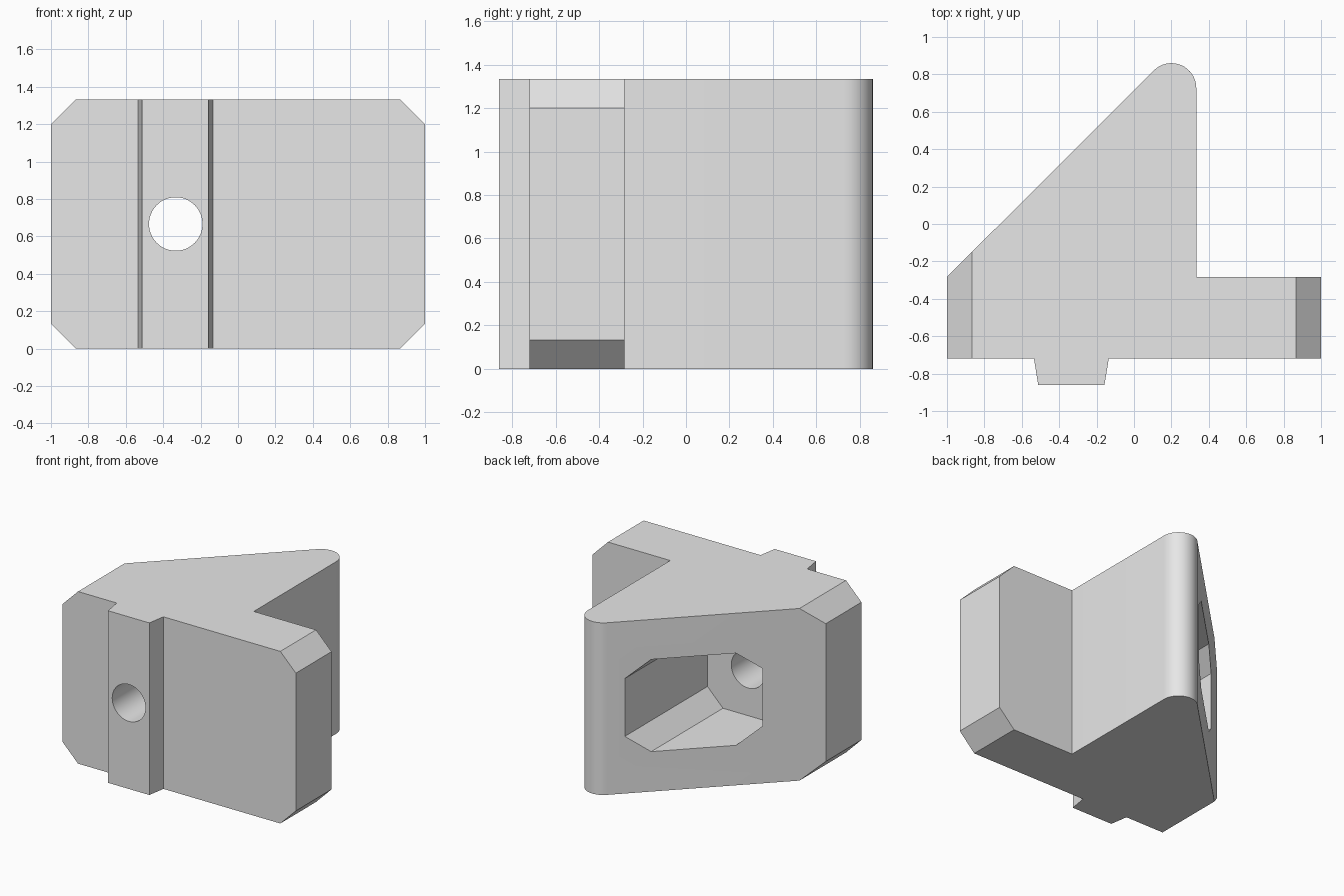
import bpy, bmesh, math

if "Cube" in bpy.data.objects:
    bpy.data.objects.remove(bpy.data.objects["Cube"])

H = 1.333          # block height
C = 0.133          # corner chamfer and nose radius
MID = H / 2

grey = bpy.data.materials.new("light_grey")
grey.diffuse_color = (0.8, 0.8, 0.8, 1)
grey.use_nodes = True
grey.node_tree.nodes["Principled BSDF"].inputs["Base Color"].default_value = grey.diffuse_color


def prism(name, pts, lo, hi, along):
    """Extrude a 2D outline along z (outline in xy) or y (outline in xz)."""
    bm = bmesh.new()
    place = (lambda a, b, t: (a, b, t)) if along == "z" else (lambda a, b, t: (a, t, b))
    ends = [[bm.verts.new(place(a, b, t)) for a, b in pts] for t in (lo, hi)]
    for ring in ends:
        bm.faces.new(ring)
    n = len(pts)
    for i in range(n):
        j = (i + 1) % n
        bm.faces.new((ends[0][i], ends[0][j], ends[1][j], ends[1][i]))
    bmesh.ops.recalc_face_normals(bm, faces=bm.faces)
    mesh = bpy.data.meshes.new(name)
    bm.to_mesh(mesh)
    bm.free()
    mesh.materials.append(grey)
    obj = bpy.data.objects.new(name, mesh)
    bpy.context.collection.objects.link(obj)
    return obj


def octagon(cx, cz, hw, hh, c):
    """Rectangle with chamfered corners."""
    return [(cx + x, cz + z) for x, z in (
        (hw, c - hh), (hw, hh - c), (hw - c, hh), (c - hw, hh),
        (-hw, hh - c), (-hw, c - hh), (c - hw, -hh), (hw - c, -hh))]


def circle(cx, cz, r, n, start=0, sweep=360, closed=True):
    steps = n if closed else n - 1
    angles = [math.radians(start + sweep * i / steps) for i in range(n)]
    return [(cx + r * math.cos(a), cz + r * math.sin(a)) for a in angles]


def boolean(target, cutter, operation):
    cutter.hide_render = True
    mod = target.modifiers.new(cutter.name, "BOOLEAN")
    mod.object, mod.operation, mod.solver = cutter, operation, "EXACT"
    bpy.context.view_layer.objects.active = target
    bpy.ops.object.modifier_apply(modifier=mod.name)
    bpy.data.objects.remove(cutter)


# Plan outline: front bar with tapered rib, rounded nose, 45 degree side
outline = [(-1.1, -0.72), (-0.535, -0.72), (-0.512, -0.86), (-0.158, -0.86),
           (-0.135, -0.72), (1.1, -0.72), (1.1, -0.283), (0.333, -0.283)]
outline += circle(0.2, 0.727, C, 17, 0, 135, closed=False)
outline += [(-1.1, -0.383)]
body = prism("bracket_body", outline, -0.2, H + 0.2, "z")

# Trim to height and width with chamfered ends
boolean(body, prism("end_trim", octagon(0, MID, 1, MID, C), -2, 2, "y"), "INTERSECT")

# Chamfered pocket opening on the sloping side
boolean(body, prism("pocket", octagon(-0.333, MID, 0.347, 0.357, C), -0.283, 2, "y"), "DIFFERENCE")

# Bolt hole through the rib into the pocket
boolean(body, prism("bolt_hole", circle(-0.333, MID, 0.143, 48), -2, 0, "y"), "DIFFERENCE")

# Smooth the nose and hole, keep other edges crisp
bpy.ops.object.select_all(action="DESELECT")
body.select_set(True)
bpy.context.view_layer.objects.active = body
bpy.ops.object.shade_smooth_by_angle(angle=math.radians(25))
